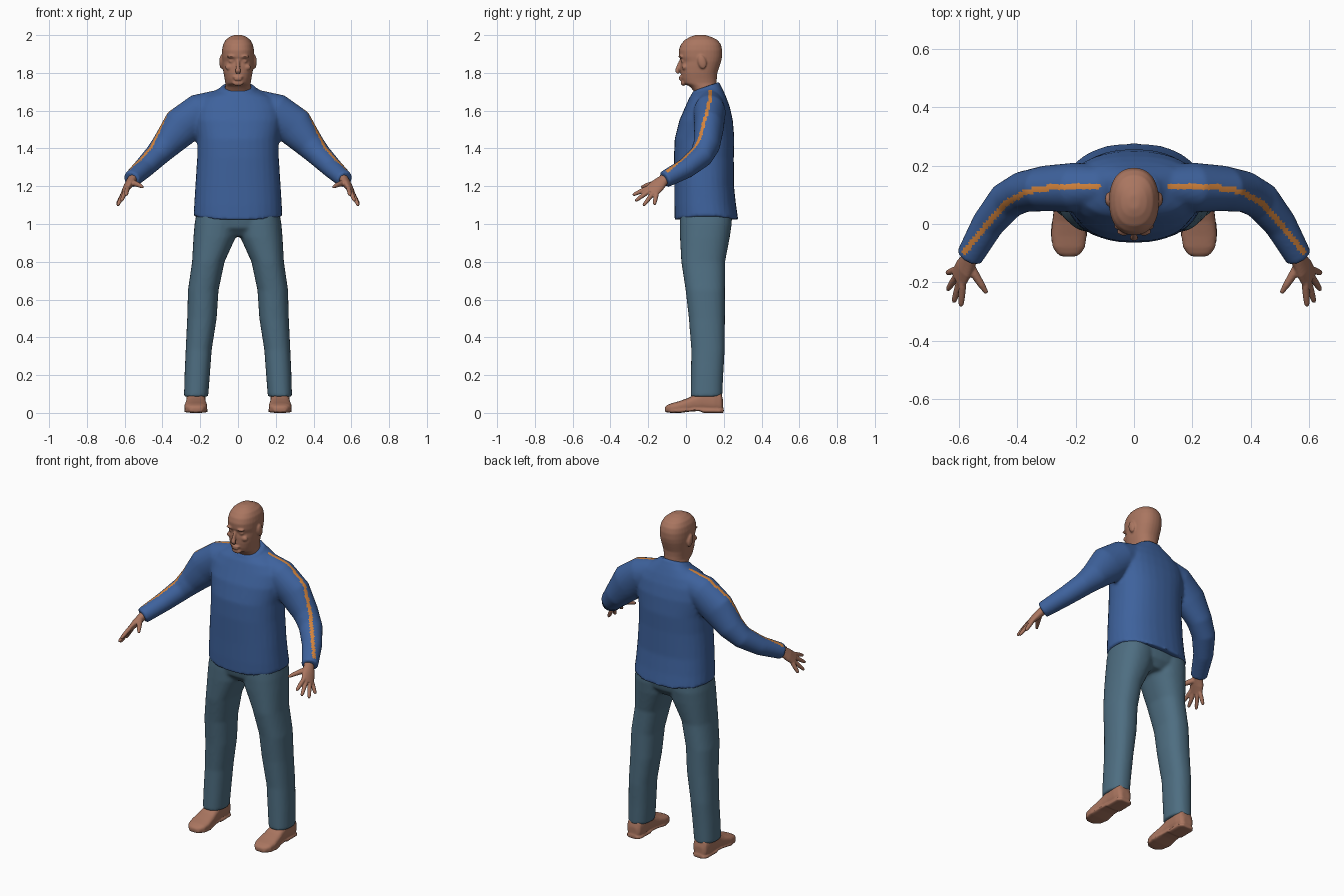
import bpy, bmesh, math
from mathutils import Vector, Matrix

N = 32


def material(name, rgb):
    m = bpy.data.materials.new(name)
    m.diffuse_color = (*rgb, 1)
    return m


SKIN = material("skin", (0.40, 0.18, 0.117))
BLUE = material("sweater blue", (0.048, 0.122, 0.335))
DENIM = material("trouser blue", (0.076, 0.155, 0.22))
ORANGE = material("stripe orange", (0.66, 0.23, 0.045))


def power(v, p):
    return math.copysign(abs(v) ** (2 / p), v)


def angles():
    return [2 * math.pi * i / N for i in range(N)]


def level(z, yf, yb, hx, cx=0, p=2.3, tilt=0, dip=0):
    """Horizontal rounded section from front yf to back yb."""
    cy, hy = (yf + yb) / 2, (yb - yf) / 2
    out = []
    for a in angles():
        c, s = math.cos(a), math.sin(a)
        dy = hy * power(s, p)
        out.append(Vector((cx + hx * power(c, p), cy + dy, z + tilt * dy + dip * c * c)))
    return out


def loft(bm, rings):
    """Skin consecutive rings and close both ends."""
    vs = [[bm.verts.new(v) for v in r] for r in rings]
    for a, b in zip(vs, vs[1:]):
        for i in range(N):
            j = (i + 1) % N
            bm.faces.new((a[i], a[j], b[j], b[i]))
    bm.faces.new(vs[0])
    bm.faces.new(vs[-1])


def sweep(bm, path, mirror=1, ref=None):
    """Elliptical tube; path items are (x, y, z, up radius, side radius)."""
    pts = [Vector(p[:3]) for p in path]
    rings = []
    for i, p in enumerate(path):
        d = (pts[min(i + 1, len(pts) - 1)] - pts[max(i - 1, 0)]).normalized()
        side = Vector(ref) if ref else d.cross(Vector((0, 0, 1)))
        side = (side - d * side.dot(d)).normalized()
        up = side.cross(d)
        ring = [pts[i] + up * p[3] * math.sin(a) + side * p[4] * math.cos(a) for a in angles()]
        rings.append([Vector((v.x * mirror, v.y, v.z)) for v in ring])
    loft(bm, rings)


def ellipsoid(bm, centre, size, tilt=0):
    m = Matrix.Translation(centre) @ Matrix.Rotation(tilt, 4, 'X') @ Matrix.Diagonal((*size, 1))
    bmesh.ops.create_uvsphere(bm, u_segments=20, v_segments=12, radius=1, matrix=m)


def finish(name, bm, mats, voxel, smooth):
    """Fuse overlapping volumes into one smooth surface."""
    bmesh.ops.recalc_face_normals(bm, faces=bm.faces)
    me = bpy.data.meshes.new(name)
    bm.to_mesh(me)
    bm.free()
    ob = bpy.data.objects.new(name, me)
    bpy.context.collection.objects.link(ob)
    r = ob.modifiers.new("fuse", 'REMESH')
    r.mode, r.voxel_size, r.use_smooth_shade = 'VOXEL', voxel, True
    s = ob.modifiers.new("soften", 'SMOOTH')
    s.factor, s.iterations = 0.5, smooth
    bpy.context.view_layer.update()
    done = bpy.data.meshes.new_from_object(ob.evaluated_get(bpy.context.evaluated_depsgraph_get()))
    ob.modifiers.clear()
    ob.data = done
    done.materials.clear()
    for m in mats:
        done.materials.append(m)
    for f in done.polygons:
        f.use_smooth = True
        f.material_index = 0
    return ob


# Sweater: torso, collar and both sleeves
bm = bmesh.new()
loft(bm, [level(1.02, -.06, .277, .236, dip=.02), level(1.10, -.062, .265, .232),
          level(1.2, -.062, .254, .226), level(1.35, -.064, .253, .216),
          level(1.45, -.06, .256, .216), level(1.55, -.035, .248, .232),
          level(1.62, -.004, .232, .225), level(1.67, .018, .214, .185),
          level(1.70, .03, .195, .13, tilt=.15), level(1.715, .032, .18, .095, tilt=.35),
          level(1.728, .035, .177, .088, tilt=.35)])
for s in (-1, 1):
    sweep(bm, [(.08, .13, 1.63, .085, .07), (.20, .125, 1.592, .10, .085),
               (.30, .122, 1.515, .105, .078), (.38, .11, 1.42, .078, .070),
               (.435, .08, 1.36, .063, .066), (.50, 0, 1.295, .054, .056),
               (.565, -.115, 1.235, .045, .046)], s)
sweater = finish("sweater", bm, [BLUE, ORANGE], .0095, 4)

# Orange stripe along the top of each sleeve
stripe = [Vector(p) for p in ((.123, .13), (.29, .125), (.37, .11), (.44, .07), (.51, -.01), (.58, -.095))]


def stripe_distance(p):
    best = 9
    for a, b in zip(stripe, stripe[1:]):
        t = min(1, max(0, (p - a).dot(b - a) / (b - a).length_squared))
        best = min(best, (p - a - (b - a) * t).length)
    return best


for f in sweater.data.polygons:
    c = f.center
    if f.normal.z > .15 and stripe_distance(Vector((abs(c.x), c.y))) < .010:
        f.material_index = 1

# Trousers: hips and two legs
bm = bmesh.new()
loft(bm, [level(.935, .02, .2, .08), level(.98, -.025, .235, .19),
          level(1.03, -.035, .245, .224), level(1.09, -.03, .235, .21)])
for s in (-1, 1):
    loft(bm, [level(z, yf, yb, hx, s * cx) for z, cx, hx, yf, yb in (
        (.085, .222, .064, .024, .192), (.2, .216, .067, .026, .197),
        (.335, .208, .069, .028, .205), (.5, .191, .078, .015, .206),
        (.65, .184, .081, -.002, .206), (.8, .157, .086, -.025, .207),
        (.93, .124, .112, -.032, .232), (1.0, .116, .114, -.033, .242),
        (1.06, .112, .108, -.03, .24))])
finish("trousers", bm, [DENIM], .010, 4)

# Head and neck with ears and facial relief
bm = bmesh.new()
loft(bm, [level(*r) for r in (
    (1.62, .05, .165, .068), (1.705, .04, .165, .069), (1.728, .02, .164, .068),
    (1.745, -.015, .163, .067), (1.77, -.024, .163, .071), (1.80, -.028, .166, .077),
    (1.835, -.029, .178, .081), (1.86, -.025, .186, .083), (1.885, -.036, .191, .085),
    (1.92, -.038, .192, .085), (1.95, -.028, .185, .079), (1.975, -.006, .166, .065),
    (1.992, .025, .13, .043), (2.001, .052, .10, .018))])
sweep(bm, [(0, -.024, 1.875, .007, .007), (0, -.038, 1.84, .010, .009),
           (0, -.048, 1.81, .011, .015), (0, -.040, 1.796, .006, .013)], ref=(1, 0, 0))
ellipsoid(bm, (0, -.028, 1.778), (.026, .010, .006))
ellipsoid(bm, (0, -.028, 1.766), (.023, .010, .006))
ellipsoid(bm, (0, -.014, 1.746), (.03, .014, .015))
for s in (-1, 1):
    ellipsoid(bm, (s * .034, -.026, 1.886), (.026, .014, .008))
    ellipsoid(bm, (s * .034, -.017, 1.862), (.015, .010, .009))
    ellipsoid(bm, (s * .046, -.008, 1.83), (.022, .014, .016))
    ellipsoid(bm, (s * .088, .085, 1.858), (.011, .022, .038), .25)
finish("head", bm, [SKIN], .0055, 2)

for s, side in ((-1, "right"), (1, "left")):
    # Hand: palm, four fingers and thumb
    bm = bmesh.new()
    across = (-.38, -.83, .42)
    sweep(bm, [(.535, -.07, 1.262, .026, .03), (.562, -.118, 1.234, .024, .03),
               (.582, -.152, 1.203, .021, .041), (.602, -.19, 1.168, .013, .042)], s, across)
    for base, tip in (((.587, -.214, 1.185), (.592, -.282, 1.153)),
                      ((.596, -.195, 1.175), (.617, -.268, 1.122)),
                      ((.605, -.175, 1.163), (.638, -.226, 1.097)),
                      ((.611, -.157, 1.155), (.640, -.168, 1.102))):
        a, b = Vector(base), Vector(tip)
        sweep(bm, [(*a.lerp(b, t), r, r) for t, r in
                   ((-.25, .011), (0, .0125), (.5, .0115), (.85, .0095), (1, .006))], s, across)
    sweep(bm, [(.565, -.135, 1.222, .016, .016), (.545, -.172, 1.214, .015, .015),
               (.522, -.208, 1.205, .012, .012), (.504, -.236, 1.195, .007, .007)], s, across)
    finish(side + "_hand", bm, [SKIN], .004, 2)

    # Shoe: upper lofted from heel to toe, with a flat sole
    bm = bmesh.new()

    def across_foot(y, hx, z0, z1):
        return [Vector((s * .223 + hx * power(math.cos(a), 2.8), y,
                        (z0 + z1) / 2 + (z1 - z0) / 2 * power(math.sin(a), 2.8))) for a in angles()]

    loft(bm, [across_foot(*r) for r in (
        (.196, .028, .012, .07), (.185, .044, .004, .11), (.15, .051, .004, .13),
        (.09, .050, .010, .13), (.05, .051, .012, .098), (.01, .056, .008, .078),
        (-.04, .061, .004, .061), (-.08, .055, .004, .050), (-.102, .040, .008, .040),
        (-.112, .02, .012, .03))])
    loft(bm, [across_foot(*r) for r in (
        (.200, .034, 0, .022), (.18, .050, 0, .022), (.09, .052, 0, .024), (.075, .052, .009, .024),
        (.03, .055, .008, .024), (-.03, .064, 0, .022), (-.08, .056, 0, .022), (-.11, .03, .004, .022))])
    finish(side + "_shoe", bm, [SKIN], .006, 2)
